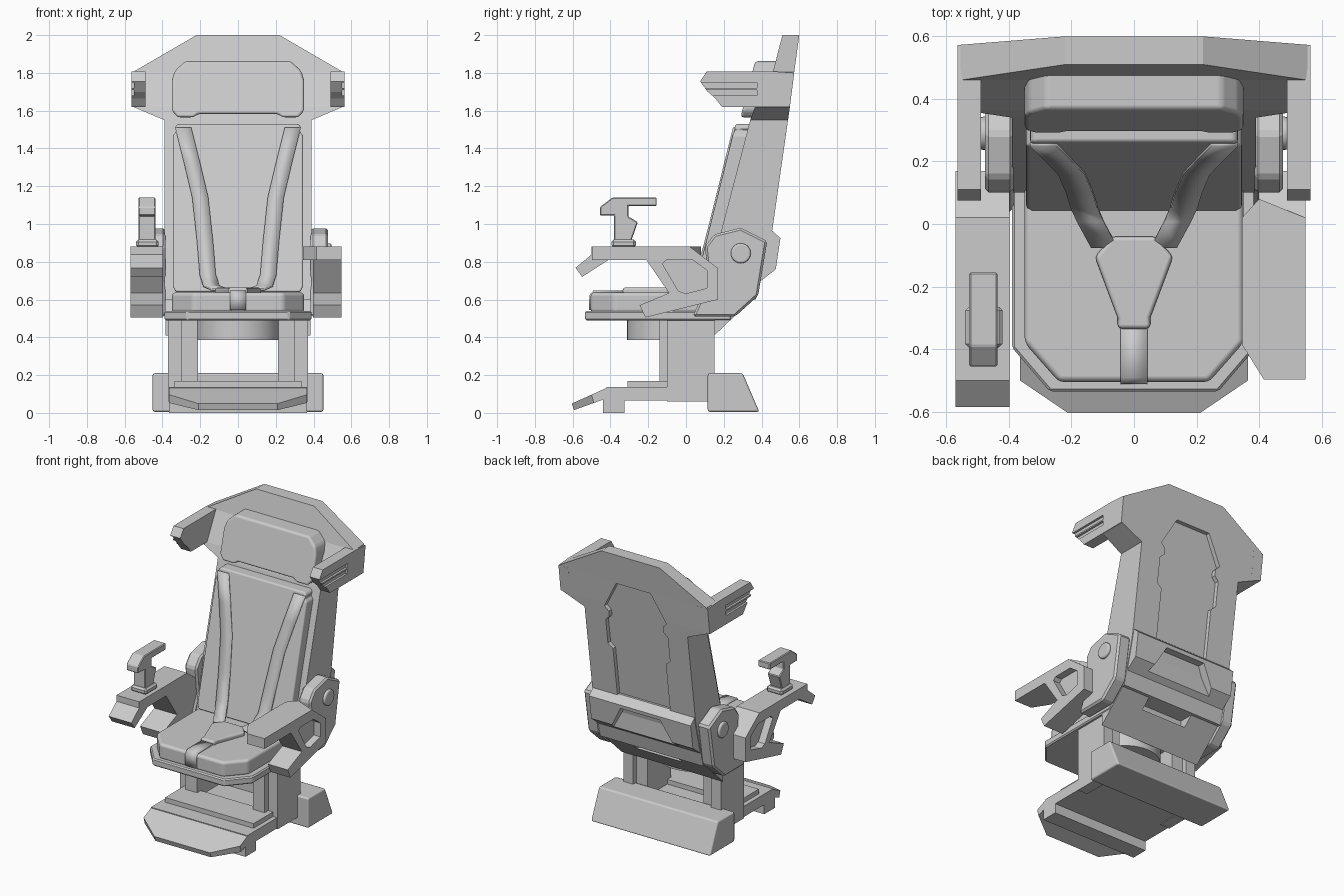
import bpy, bmesh, math
from mathutils import Vector

if "Cube" in bpy.data.objects:
    bpy.data.objects.remove(bpy.data.objects["Cube"])

grey = bpy.data.materials.new("plain_grey")
grey.diffuse_color = (0.6, 0.6, 0.6, 1)
grey.use_nodes = True
grey.node_tree.nodes["Principled BSDF"].inputs["Base Color"].default_value = grey.diffuse_color


def finish(name, bm, bevel=0, seg=1):
    bmesh.ops.recalc_face_normals(bm, faces=bm.faces)
    me = bpy.data.meshes.new(name)
    bm.to_mesh(me)
    bm.free()
    me.materials.append(grey)
    ob = bpy.data.objects.new(name, me)
    bpy.context.collection.objects.link(ob)
    if bevel:
        m = ob.modifiers.new("bevel", 'BEVEL')
        m.width, m.segments, m.limit_method = bevel, seg, 'ANGLE'
        m.angle_limit = math.radians(25)
        if seg > 1:
            for p in me.polygons:
                p.use_smooth = True
            m.harden_normals = True
    return ob


def prism(name, pts, axis, a, b, bevel=0, seg=1, lean=0, z0=0):
    """Extrude a 2D outline along an axis from a to b, optionally leaning back."""
    def place(p, t):
        x, y, z = {'x': (t, *p), 'y': (p[0], t, p[1]), 'z': (*p, t)}[axis]
        return x, y + lean * (z - z0), z
    bm = bmesh.new()
    lo = [bm.verts.new(place(p, a)) for p in pts]
    hi = [bm.verts.new(place(p, b)) for p in pts]
    bm.faces.new(lo)
    bm.faces.new(hi)
    n = len(pts)
    for i in range(n):
        j = (i + 1) % n
        bm.faces.new((lo[i], lo[j], hi[j], hi[i]))
    return finish(name, bm, bevel, seg)


def sym(half):
    """Mirror a half outline (x > 0) to a closed one."""
    return half + [(-x, y) for x, y in reversed(half)]


def box(name, x, y, z, bevel=0, seg=1):
    return prism(name, [(x[0], y[0]), (x[1], y[0]), (x[1], y[1]), (x[0], y[1])],
                 'z', z[0], z[1], bevel, seg)


def cut(ob, cutter):
    m = ob.modifiers.new("cut", 'BOOLEAN')
    m.operation, m.object, m.solver = 'DIFFERENCE', cutter, 'EXACT'
    bpy.context.view_layer.objects.active = ob
    bpy.ops.object.modifier_apply(modifier=m.name)
    bpy.data.objects.remove(cutter)


def strap(name, path, width):
    bm = bmesh.new()
    rows = [[bm.verts.new(Vector(p) + Vector((s * width / 2, 0, 0))) for s in (-1, 1)] for p in path]
    for r, q in zip(rows, rows[1:]):
        f = bm.faces.new((r[0], r[1], q[1], q[0]))
        f.smooth = True
    ob = finish(name, bm)
    m = ob.modifiers.new("thickness", 'SOLIDIFY')
    m.thickness, m.offset = 0.012, 0


# Back shell: rows of (z, half width, front y, back y)
bm = bmesh.new()
rows = []
for z, w, f, b in [(0.6, .39, .10, .37), (0.92, .39, .175, .45), (1.55, .39, .34, .54),
                   (1.62, .555, .365, .55), (1.805, .555, .46, .573), (2.0, .22, .51, .60)]:
    rows.append([bm.verts.new(v) for v in ((-w, f, z), (w, f, z), (w, b, z), (-w, b, z))])
for r, q in zip(rows, rows[1:]):
    for i in range(4):
        j = (i + 1) % 4
        bm.faces.new((r[i], r[j], q[j], q[i]))
bm.faces.new(rows[0])
bm.faces.new(rows[-1])
shell = finish("back_shell", bm)
panel = sym([(.20, .9), (.20, 1.30), (.235, 1.33), (.235, 1.50), (.205, 1.53),
             (.205, 1.57), (.235, 1.60), (.13, 1.79)])
cut(shell, prism("panel_cutter", panel, 'y', .425, .7, lean=.137, z0=.93))

# Lower back cover with a recessed centre
cover = prism("lower_back_cover", [(.22, .92), (.40, .965), (.45, .97), (.50, .925), (.475, .76),
              (.385, .69), (.37, .62), (.15, .41), (.15, .50), (.2, .6)], 'x', -.385, .385)
cut(cover, prism("cover_cutter", sym([(.25, .64), (.25, .72), (.15, .90)]), 'y', .43, .6))
cut(cover, box("slot_cutter", (-.17, .17), (.25, .6), (.54, .66)))

# Back cushion and headrest
prism("back_cushion", sym([(.33, .64), (.345, .67), (.345, 1.47), (.325, 1.49), (.335, 1.51), (.32, 1.53)]),
      'y', .04, .15, .022, 3, lean=.25, z0=.64)
prism("headrest", sym([(.21, 1.583), (.235, 1.565), (.32, 1.565), (.35, 1.60), (.35, 1.76),
                       (.335, 1.81), (.28, 1.862)]), 'y', .29, .42, .025, 3, lean=.26, z0=1.57)

# Seat base, cushion and round mount
prism("seat_base", sym([(.27, -.535), (.39, -.395), (.39, .24)]), 'z', .49, .54, .008)
prism("seat_cushion", sym([(.24, -.505), (.35, -.38), (.35, .2)]), 'z', .53, .638, .02, 3)
ring = [(.222 * math.cos(i * math.tau / 40), -.09 + .222 * math.sin(i * math.tau / 40)) for i in range(40)]
prism("seat_mount", ring, 'z', .385, .5, .001, 2)

# Harness
prism("harness_buckle", sym([(.052, -.335), (.052, -.30), (.125, -.105), (.07, -.04)]),
      'z', .62, .664, .014, 2)
strap("crotch_strap", [(0, -.30, .642), (0, -.488, .642), (0, -.506, .62), (0, -.508, .545)], .085)
for s, side in ((-1, "left"), (1, "right")):
    strap(side + "_shoulder_strap", [(s * x, y, z) for x, y, z in
          [(.29, .255, 1.51), (.245, .21, 1.33), (.20, .163, 1.14), (.175, .105, .91),
           (.16, .055, .73), (.14, .01, .67), (.095, -.075, .652)]], .085)

# Paired parts: head wings, hinge plates, arm frames, columns
wing = [(.075, 1.755), (.11, 1.808), (.46, 1.808), (.573, 1.80), (.55, 1.62), (.19, 1.62),
        (.155, 1.665), (.115, 1.70)]
hinge = [(.035, .51), (.26, .51), (.382, .62), (.43, .91), (.29, .98), (.15, .945), (.10, .88),
         (.12, .7)]
frame = [(-.245, .57), (-.215, .505), (.17, .60), (.17, .765), (.02, .88), (-.24, .88),
         (-.21, .81), (-.09, .635)]
hole = [(-.125, .79), (-.105, .81), (.035, .81), (.11, .755), (.11, .66), (.0, .632), (-.04, .645)]
bolt = [(.29 + .053 * math.cos(i * math.tau / 24), .845 + .053 * math.sin(i * math.tau / 24))
        for i in range(24)]
for s, side, out in ((-1, "left", .57), (1, "right", .548)):
    w = prism(side + "_head_wing", wing, 'x', s * .49, s * .565)
    for z in (1.68, 1.72):
        cut(w, box("groove_cutter", sorted((s * .55, s * .6)), (.0, .375), (z, z + .03)))
    prism(side + "_hinge_plate", hinge, 'x', s * .385, s * .477, .012)
    prism(side + "_hinge_bolt", bolt, 'x', s * .46, s * .495, .012, 3)
    arm = prism(side + "_arm_frame", frame, 'x', s * .398, s * out)
    cut(arm, prism("arm_cutter", hole, 'x', s * (out - .05), s * .7))
    box(side + "_outer_column", sorted((s * .295, s * .37)), (-.10, .15), (.06, .5))
    box(side + "_inner_column", sorted((s * .212, s * .30)), (-.14, .115), (.12, .5))

# Arm rests: left one droops at the tip, right one is widened inwards
prism("left_armrest", [(-.50, .88), (-.50, .838), (-.585, .768), (-.55, .72), (-.41, .81),
                       (.10, .81), (.02, .88)], 'x', -.57, -.398)
prism("right_armrest", [(.345, -.385), (.415, -.497), (.548, -.497), (.548, .02), (.40, .08),
                        (.345, .02)], 'z', .81, .88)

# Control stick
box("stick_base", (-.54, -.42), (-.395, -.265), (.875, .918), .012)
prism("control_stick", [(-.38, .91), (-.38, 1.045), (-.455, 1.045), (-.455, 1.09), (-.39, 1.14),
      (-.155, 1.14), (-.155, 1.095), (-.305, 1.095), (-.305, 1.04), (-.255, 1.01), (-.29, .91)],
      'x', -.527, -.437, .005)

# Floor base, foot rest and rear block
box("floor_plate", (-.365, .365), (-.42, .13), (.065, .138))
box("floor_step", (-.335, .335), (-.31, -.10), (.13, .17))
box("front_foot", (-.365, .365), (-.44, -.325), (0, .10))
bm = bmesh.new()
plan = sym([(.21, -.605), (.365, -.50), (.365, -.41)])
top = [bm.verts.new((x, y, .137 + (y + .41) * .45)) for x, y in plan]
low = [bm.verts.new((x, y + .012, .085 + (y + .41) * .36)) for x, y in plan]
bm.faces.new(top)
bm.faces.new(low)
for i in range(len(plan)):
    j = (i + 1) % len(plan)
    bm.faces.new((top[i], top[j], low[j], low[i]))
finish("foot_rest", bm)
prism("rear_block", [(.115, .005), (.115, .21), (.30, .21), (.388, .005)], 'x', -.452, .452, .012, 2)
